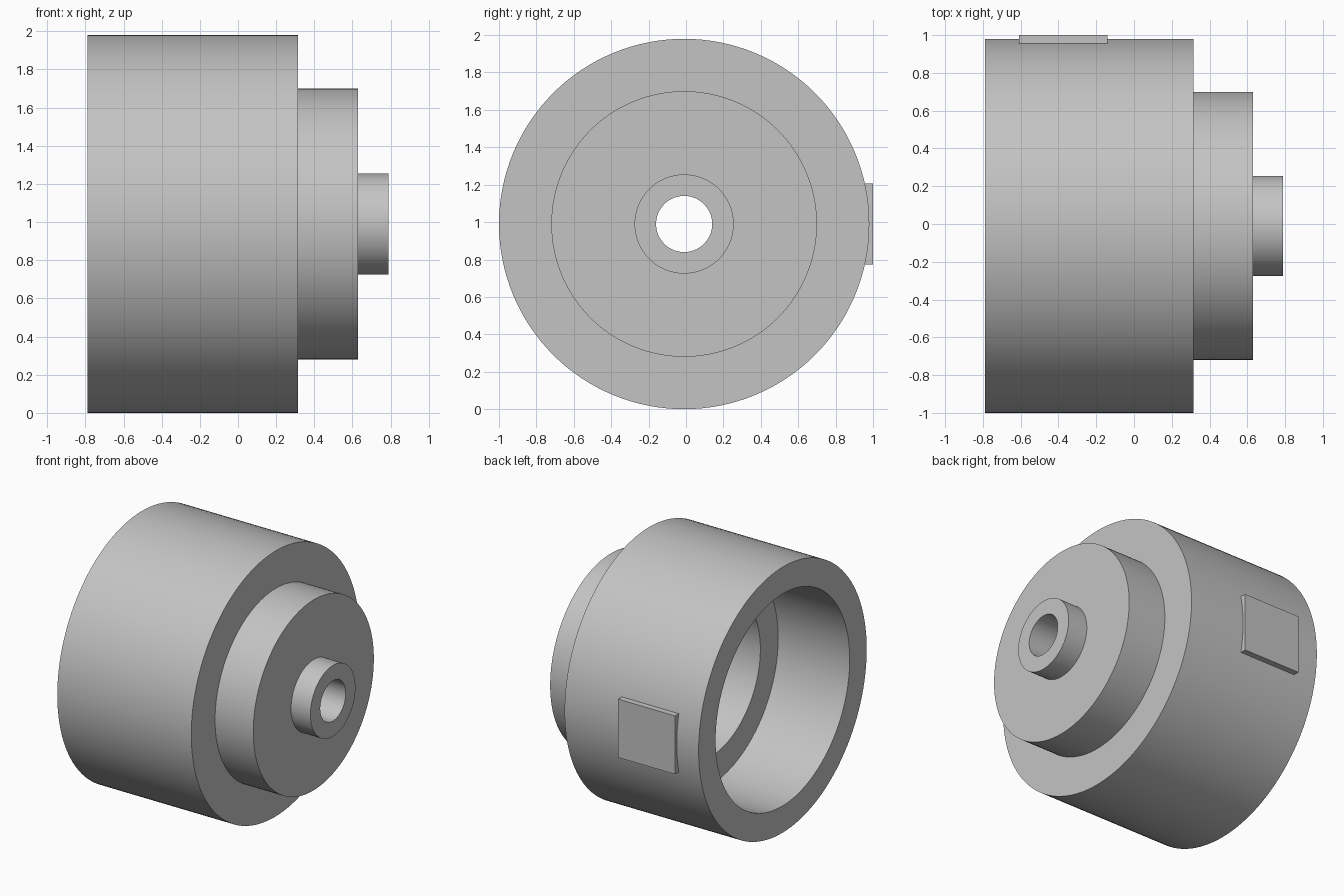
import bpy, bmesh, math
from mathutils import Matrix, Vector

cube = bpy.data.objects.get("Cube")
if cube:
    bpy.data.objects.remove(cube, do_unlink=True)

AXIS = Vector((0, -0.01, 0.99))  # centre line runs along x

# Single grey material
grey = bpy.data.materials.new("plain grey")
grey.use_nodes = True
colour = (0.55, 0.55, 0.55, 1)
grey.diffuse_color = colour
grey.node_tree.nodes["Principled BSDF"].inputs["Base Color"].default_value = colour


def add_object(name, bm):
    bmesh.ops.recalc_face_normals(bm, faces=bm.faces[:])
    mesh = bpy.data.meshes.new(name)
    bm.to_mesh(mesh)
    bm.free()
    mesh.materials.append(grey)
    obj = bpy.data.objects.new(name, mesh)
    bpy.context.collection.objects.link(obj)
    return obj


def revolve(name, profile, steps=128):
    """Turn a closed (x, radius) profile around the centre line."""
    bm = bmesh.new()
    verts = [bm.verts.new(AXIS + Vector((x, 0, r))) for x, r in profile]
    edges = [bm.edges.new((v, verts[i - 1])) for i, v in enumerate(verts)]
    bmesh.ops.spin(bm, geom=verts + edges, cent=AXIS, axis=(1, 0, 0),
                   angle=math.tau, steps=steps, use_merge=True)
    bmesh.ops.remove_doubles(bm, verts=bm.verts[:], dist=0.0001)
    obj = add_object(name, bm)
    bpy.ops.object.select_all(action='DESELECT')
    bpy.context.view_layer.objects.active = obj
    obj.select_set(True)
    bpy.ops.object.shade_smooth_by_angle(angle=math.radians(30))
    return obj


# Stepped hollow housing: outside from the rim to the nub, then back inside
revolve("stepped_housing", [
    (-0.79, 0.99), (0.315, 0.99),   # main drum
    (0.315, 0.71), (0.63, 0.71),    # shoulder
    (0.63, 0.265), (0.79, 0.265),   # nub
    (0.79, 0.15), (0.47, 0.15),     # through hole
    (0.47, 0.58), (-0.20, 0.58),    # inner bore
    (-0.20, 0.79), (-0.79, 0.79),   # outer bore
])

# Flat rectangular pad on the back of the drum
bm = bmesh.new()
bmesh.ops.create_cube(bm, size=1, matrix=Matrix.Translation((-0.375, 0.95, 0.99))
                      @ Matrix.Diagonal((0.47, 0.1, 0.435, 1)))
add_object("side_pad", bm)
